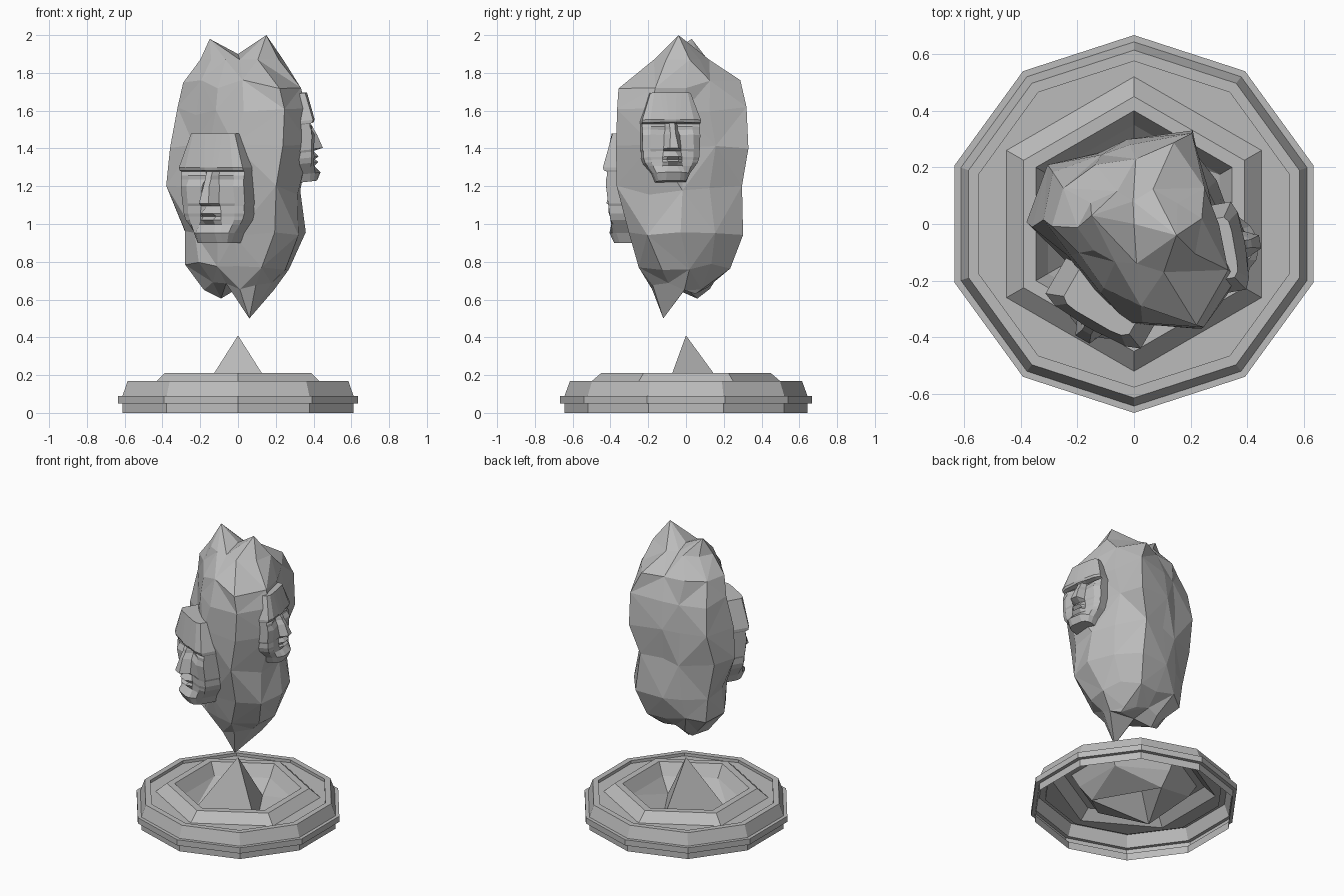
import bpy, bmesh, random
from math import sin, cos, radians
from mathutils import Matrix, Vector

random.seed(4)

default = bpy.data.objects.get("Cube")
if default:
    bpy.data.objects.remove(default, do_unlink=True)

stone = bpy.data.materials.new("grey stone")
stone.use_nodes = True
stone_colour = (0.5, 0.5, 0.5, 1)
stone.diffuse_color = stone_colour
stone.node_tree.nodes["Principled BSDF"].inputs["Base Color"].default_value = stone_colour


def polar(radius, degrees, z):
    return Vector((radius * cos(radians(degrees)), radius * sin(radians(degrees)), z))


def finish(bm, name):
    """Turn a bmesh into a flat shaded stone object."""
    bmesh.ops.recalc_face_normals(bm, faces=bm.faces)
    mesh = bpy.data.meshes.new(name)
    bm.to_mesh(mesh)
    bm.free()
    mesh.materials.append(stone)
    obj = bpy.data.objects.new(name, mesh)
    bpy.context.collection.objects.link(obj)
    return obj


def ring(bm, sides, radius, z):
    return [bm.verts.new(polar(radius, 90 + i * 360 / sides, z)) for i in range(sides)]


def skin(bm, lower, upper):
    count = len(lower)
    for i in range(count):
        j = (i + 1) % count
        bm.faces.new((lower[i], lower[j], upper[j], upper[i]))


def loft(bm, sides, profile):
    """Skin a stack of regular polygons; return the first and last."""
    rings = [ring(bm, sides, r, z) for r, z in profile]
    for lower, upper in zip(rings, rings[1:]):
        skin(bm, lower, upper)
    return rings[0], rings[-1]


def loop_edges(bm, verts):
    pairs = zip(verts, verts[1:] + verts[:1])
    return [bm.edges.get(pair) for pair in pairs]


# Plinth: hollow ten-sided dish, raised hexagon and sunken three-sided spike
def build_plinth():
    bm = bmesh.new()
    dish = [(.642, 0), (.642, .05), (.667, .05), (.667, .09),
            (.643, .09), (.614, .17), (.575, .17), (.575, .15)]
    hexagon = [(.52, .15), (.45, .21), (.4, .21), (.35, .13)]
    _, dish_end = loft(bm, 10, dish)
    hex_start, floor = loft(bm, 6, hexagon)
    bmesh.ops.bridge_loops(bm, edges=loop_edges(bm, dish_end) + loop_edges(bm, hex_start))
    foot = ring(bm, 3, .27, .04)
    tip = bm.verts.new((0, 0, .41))
    for k in range(3):
        here, after = foot[k], foot[(k + 1) % 3]
        a, b, c = floor[2 * k], floor[2 * k + 1], floor[(2 * k + 2) % 6]
        for triangle in ((a, b, here), (b, after, here), (b, c, after), (here, after, tip)):
            bm.faces.new(triangle)
    finish(bm, "plinth")


def close_with_tips(bm, loop, tips, saddle):
    """Close a loop with several points that meet at a saddle.
    Each tip is its position and the loop index where its sector starts."""
    count = len(loop)
    middle = bm.verts.new(saddle)
    points = [(bm.verts.new(place), start) for place, start in tips]
    for k, (point, start) in enumerate(points):
        end = points[(k + 1) % len(points)][1]
        steps = (end - start) % count
        for i in range(start, start + steps):
            bm.faces.new((loop[i % count], loop[(i + 1) % count], point))
        bm.faces.new((loop[start], point, middle))
        bm.faces.new((loop[end], middle, point))


# Faceted rock: radii in hundredths at each height, every thirty degrees from +x
def build_rock():
    layers = {
        .67: (19, 17, 14, 13, 15, 17, 18, 15, 14, 18, 20, 20),
        .78: (27, 26, 27, 22, 26, 29, 28, 25, 22, 23, 28, 28),
        .95: (36, 33, 35, 29, 28, 31, 28, 26, 25, 27, 36, 38),
        1.18: (33, 29, 33, 27, 28, 36, 38, 27, 26, 31, 42, 37),
        1.42: (30, 29, 39, 30, 28, 37, 36, 26, 27, 35, 44, 42),
        1.6: (29, 29, 38, 28, 27, 34, 32, 25, 27, 35, 44, 41),
        1.74: (30, 28, 32, 23, 25, 28, 29, 22, 25, 29, 42, 37),
        1.87: (24, 17, 14, 8, 13, 17, 20, 17, 15, 14, 20, 24),
    }
    bm = bmesh.new()
    rings = []
    for height, radii in layers.items():
        spread = 0 if height > 1.8 else .025
        rings.append([bm.verts.new(polar(r / 100, 30 * i + random.uniform(-5, 5),
                                         height + random.uniform(-spread, spread)))
                      for i, r in enumerate(radii)])
    count = len(rings[0])
    for level, (lower, upper) in enumerate(zip(rings, rings[1:])):
        for i in range(count):
            j = (i + 1) % count
            a, b, c, d = lower[i], lower[j], upper[j], upper[i]
            if (i + level) % 2:
                bm.faces.new((a, b, c))
                bm.faces.new((a, c, d))
            else:
                bm.faces.new((a, b, d))
                bm.faces.new((b, c, d))
    # twin peaks above, one long and two short points below
    close_with_tips(bm, rings[-1], [((-.15, .03, 1.98), 3), ((.15, -.04, 2), 9)], (0, 0, 1.9))
    close_with_tips(bm, rings[0], [((.15, .05, .63), 0), ((-.09, .06, .605), 3),
                                   ((.06, -.12, .5), 8)], (0, 0, .66))
    finish(bm, "rock")


# Carved face rows: height, three half-widths out from the nose, then four depths
FACE_ROWS = [
    (0, .08, .13, .17, .2, .18, .15, .1),
    (.09, .08, .13, .21, .25, .23, .17, .11),
    (.17, .05, .12, .27, .19, .18, .16, .11),
    (.21, .06, .11, .3, .24, .18, .16, .12),
    (.24, .07, .11, .31, .2, .18, .16, .12),
    (.27, .06, .11, .32, .25, .18, .17, .12),
    (.335, .03, .1, .32, .2, .18, .17, .13),
    (.36, .05, .1, .33, .31, .2, .17, .13),
    (.52, .03, .09, .33, .26, .18, .2, .15),
    (.58, .03, .07, .33, .23, .15, .17, .15),
    (.615, .03, .07, .33, .22, .15, .18, .14),
    (.65, .03, .07, .33, .2, .14, .14, .14),
    (.66, .04, .09, .335, .22, .21, .2, .17),
    (.69, .04, .09, .335, .23, .225, .215, .18),
    (1, .06, .12, .23, .18, .18, .17, .14),
]


def build_face(name, height, place, turn, lean):
    bm = bmesh.new()
    sunk = -.15

    def add_row(v, widths, depths):
        half = list(zip(widths, depths))
        points = [(-u, w) for u, w in reversed(half)] + half
        return [bm.verts.new((u, -w, v)) for u, w in points]

    rows = []
    for v, inner, middle, outer, *depths in FACE_ROWS:
        widths = (inner, middle, .35 * middle + .65 * outer, outer, outer)
        if v == 0:
            rows.append(add_row(v, widths, [sunk] * 5))
        rows.append(add_row(v, widths, depths + [sunk]))
        if v == 1:
            rows.append(add_row(v, widths, [sunk] * 5))
    for lower, upper in zip(rows, rows[1:]):
        for i in range(len(lower) - 1):
            bm.faces.new((lower[i], lower[i + 1], upper[i + 1], upper[i]))
    bmesh.ops.remove_doubles(bm, verts=bm.verts, dist=.0001)
    bm.transform(Matrix.Translation(place)
                 @ Matrix.Rotation(radians(turn), 4, "Z")
                 @ Matrix.Rotation(radians(lean), 4, "X")
                 @ Matrix.Scale(height, 4))
    finish(bm, name)


build_plinth()
build_rock()
build_face("front_face", .58, (-.092, -.252, .9), -30, 0)
build_face("left_face", .47, (.32, -.085, 1.22), 100, -6)
